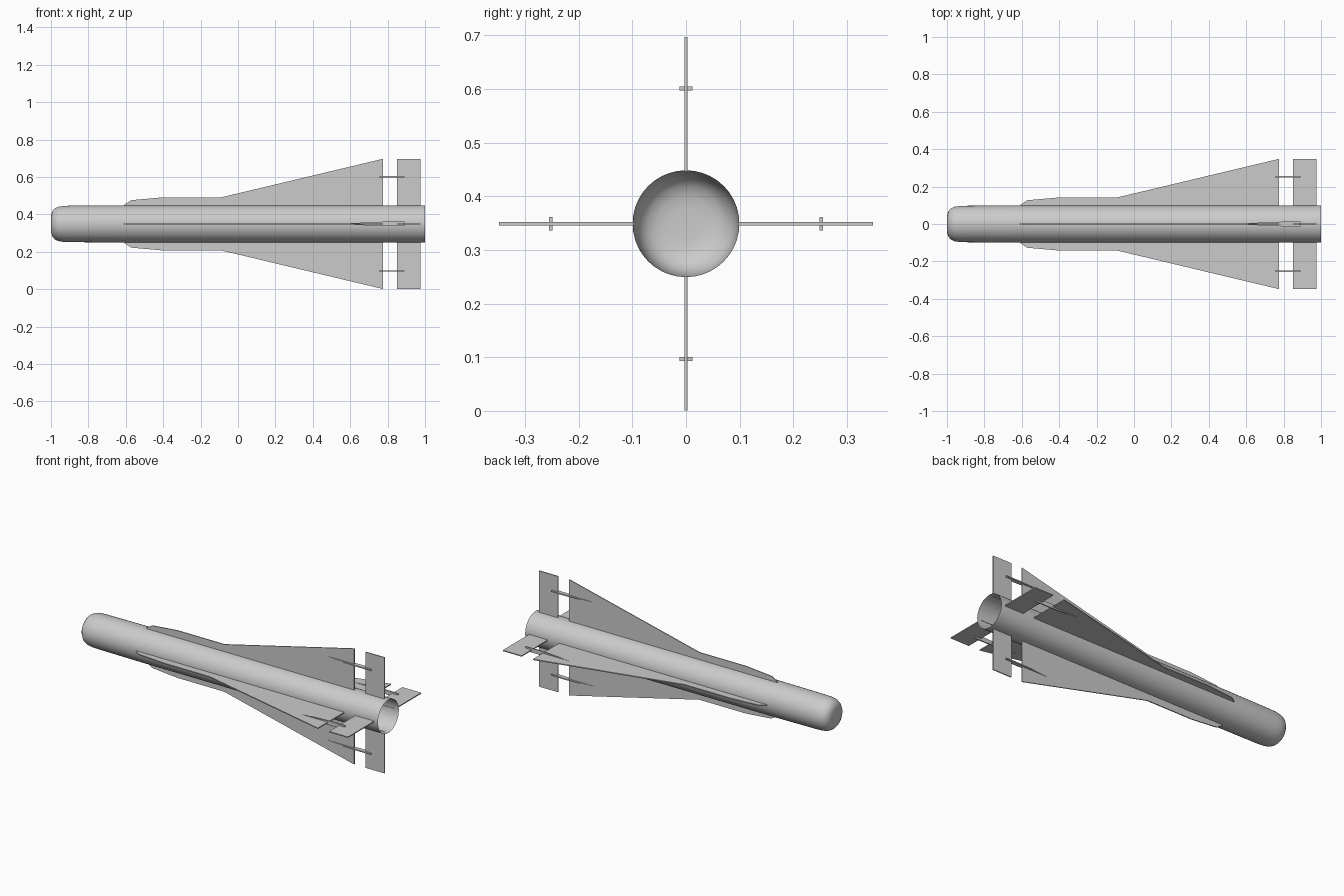
import bpy, bmesh, math
from mathutils import Matrix, Vector

if "Cube" in bpy.data.objects:
    bpy.data.objects.remove(bpy.data.objects["Cube"])

CZ = 0.349          # height of the body axis
SIDES = 40


def add_object(name, bm):
    bmesh.ops.recalc_face_normals(bm, faces=bm.faces)
    me = bpy.data.meshes.new(name)
    bm.to_mesh(me)
    bm.free()
    ob = bpy.data.objects.new(name, me)
    bpy.context.collection.objects.link(ob)
    return ob


def plate(name, outline, half, to_xyz, angle):
    """Extrude a 2D outline symmetrically and turn it around the body axis."""
    bm = bmesh.new()
    rot = Matrix.Translation((0, 0, CZ)) @ Matrix.Rotation(angle, 4, 'X')
    lo, hi = [[bm.verts.new(rot @ Vector(to_xyz(a, b, s))) for a, b in outline]
              for s in (-half, half)]
    bm.faces.new(lo)
    bm.faces.new(hi[::-1])
    n = len(outline)
    for i in range(n):
        j = (i + 1) % n
        bm.faces.new((lo[i], lo[j], hi[j], hi[i]))
    return add_object(name, bm)


# Body: thin open tube with a blunt rounded nose
profile = [(-1.0, 0.03), (-0.998, 0.052), (-0.991, 0.07), (-0.979, 0.083),
           (-0.96, 0.092), (-0.935, 0.096), (-0.90, 0.0975), (-0.76, 0.0985),
           (-0.6, 0.0995), (0.2, 0.0995), (1.0, 0.0995)]
bm = bmesh.new()
rings = [[bm.verts.new((x, r * math.cos(2 * math.pi * k / SIDES),
                        CZ + r * math.sin(2 * math.pi * k / SIDES)))
          for k in range(SIDES)] for x, r in profile]
for a, b in zip(rings, rings[1:]):
    for k in range(SIDES):
        j = (k + 1) % SIDES
        bm.faces.new((a[k], b[k], b[j], a[j]))
tip = bm.verts.new((-1.0, 0, CZ))
for k in range(SIDES):
    bm.faces.new((tip, rings[0][k], rings[0][(k + 1) % SIDES]))
body = add_object("body_tube", bm)
bpy.context.view_layer.objects.active = body
body.select_set(True)
bpy.ops.object.shade_smooth_by_angle(angle=math.radians(40))

# Outlines: (x, radius) for fins, (x, sideways offset) for the actuator rods
wing = [(-0.61, 0.097), (-0.605, 0.105), (-0.57, 0.127), (-0.40, 0.142),
        (-0.09, 0.142), (0.775, 0.348), (0.775, 0.097)]
tail = [(0.85, 0.097), (0.85, 0.348), (0.975, 0.348), (0.975, 0.097)]
rod = [(0.56, -0.001), (0.72, -0.010), (0.80, -0.0125), (0.89, -0.0125),
       (0.89, 0.0125), (0.80, 0.0125), (0.72, 0.010), (0.56, 0.001)]


def upright(x, r, s):
    return (x, s, r)


def flat(x, w, s):
    return (x, w, 0.252 + s)


# Four sets of wing, control fin and linking rod
for i, side in enumerate(("top", "left", "bottom", "right")):
    ang = i * math.pi / 2
    plate("wing_" + side, wing, 0.003, upright, ang)
    plate("control_fin_" + side, tail, 0.003, upright, ang)
    plate("link_rod_" + side, rod, 0.0035, flat, ang)
